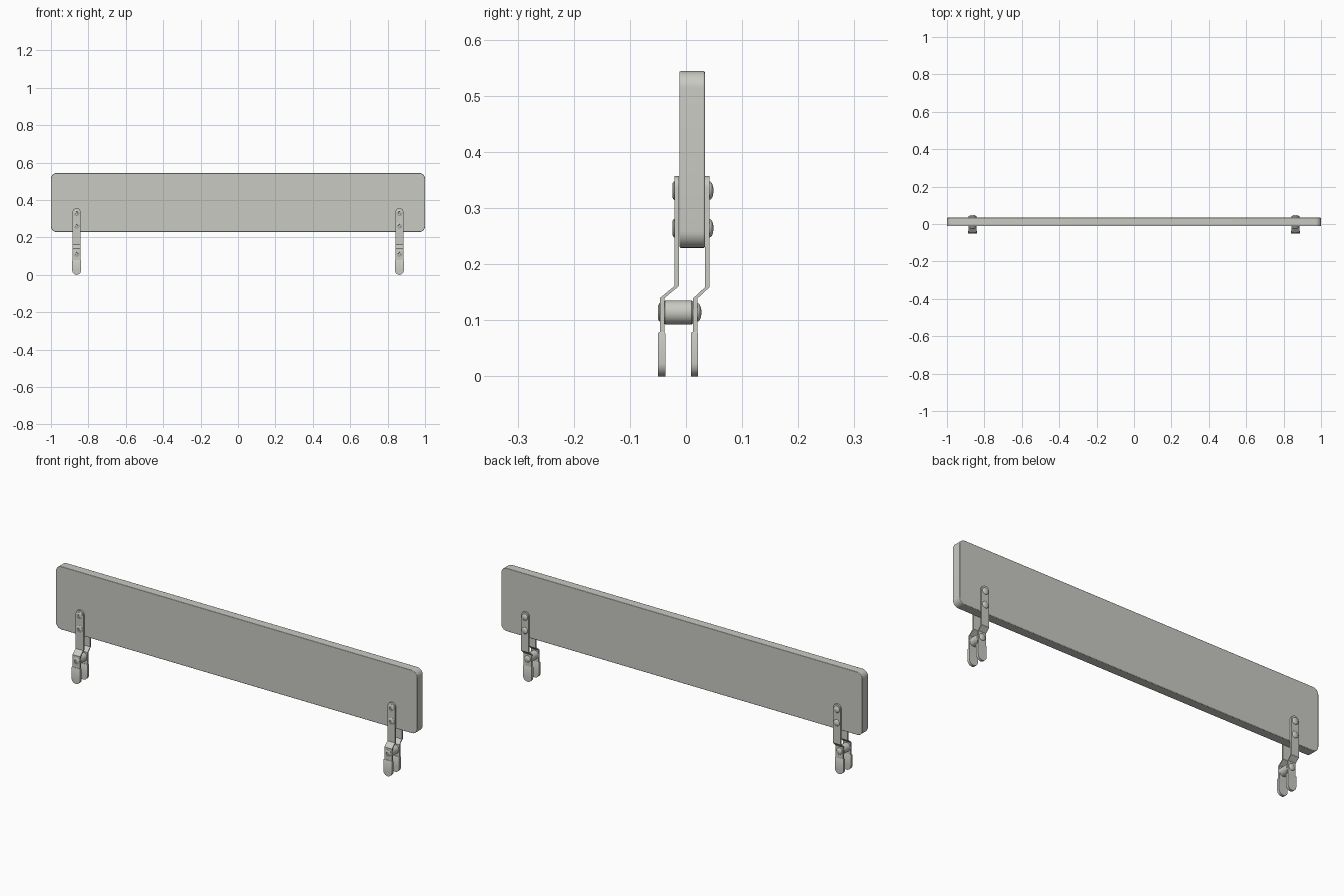
import bpy, bmesh, math

if "Cube" in bpy.data.objects:
    bpy.data.objects.remove(bpy.data.objects["Cube"])

mat = bpy.data.materials.new("warm light grey")
mat.diffuse_color = (0.59, 0.59, 0.55, 1)
mat.use_nodes = True
mat.node_tree.nodes["Principled BSDF"].inputs["Base Color"].default_value = mat.diffuse_color


def finish(name, bm, angle=35):
    bmesh.ops.recalc_face_normals(bm, faces=bm.faces)
    me = bpy.data.meshes.new(name)
    bm.to_mesh(me)
    bm.free()
    me.materials.append(mat)
    ob = bpy.data.objects.new(name, me)
    bpy.context.collection.objects.link(ob)
    bpy.ops.object.select_all(action='DESELECT')
    bpy.context.view_layer.objects.active = ob
    ob.select_set(True)
    bpy.ops.object.shade_smooth_by_angle(angle=math.radians(angle))
    return ob


def bar(name, x, rows):
    """Flat bar from rows of (z, y front, y back, half width)."""
    bm = bmesh.new()
    rings = [[bm.verts.new((x + sx * w, y, z)) for sx, y in
              ((-1, y0), (1, y0), (1, y1), (-1, y1))] for z, y0, y1, w in rows]
    for a, b in zip(rings, rings[1:]):
        for i in range(4):
            j = (i + 1) % 4
            bm.faces.new((a[i], a[j], b[j], b[i]))
    bm.faces.new(rings[0])
    bm.faces.new(rings[-1])
    return finish(name, bm)


def lathe(name, x, z, profile, n=24):
    """Spin (y, radius) points around a y-directed axis, capped at both ends."""
    bm = bmesh.new()
    rings = [[bm.verts.new((x + r * math.cos(2 * math.pi * i / n), y,
                            z + r * math.sin(2 * math.pi * i / n)))
              for i in range(n)] for y, r in profile]
    for a, b in zip(rings, rings[1:]):
        for i in range(n):
            j = (i + 1) % n
            bm.faces.new((a[i], a[j], b[j], b[i]))
    bm.faces.new(rings[0])
    bm.faces.new(rings[-1])
    return finish(name, bm)


def round_end(z_tip, direction, y0, y1, w):
    """Half-round end rows, listed from the tip inward."""
    rows = []
    for k in range(9):
        a = max(k / 8 * math.pi / 2, 0.03)
        rows.append((z_tip - direction * w * (1 - math.cos(a)), y0, y1,
                     w * math.sin(a)))
    return rows


# board with rounded corners
bm = bmesh.new()
R, X, Z0, Z1, Y0, Y1 = 0.03, 1.0, 0.229, 0.544, -0.0115, 0.0335
pts = []
for cx, cz, a0 in ((X - R, Z1 - R, 0), (-X + R, Z1 - R, 90),
                   (-X + R, Z0 + R, 180), (X - R, Z0 + R, 270)):
    for k in range(9):
        a = math.radians(a0 + k * 90 / 8)
        pts.append((cx + R * math.cos(a), cz + R * math.sin(a)))
face = bm.faces.new([bm.verts.new((x, Y0, z)) for x, z in pts])
ext = bmesh.ops.extrude_face_region(bm, geom=[face], use_keep_orig=True)
bmesh.ops.translate(bm, vec=(0, Y1 - Y0, 0),
                    verts=[v for v in ext['geom'] if isinstance(v, bmesh.types.BMVert)])
board = finish("board", bm)
bev = board.modifiers.new("edge softening", 'BEVEL')
bev.width = 0.002
bev.segments = 2
bev.limit_method = 'ANGLE'
bev.angle_limit = math.radians(50)

W = 0.021
for side, x in (("left", -0.863), ("right", 0.863)):
    # front strap and back strap, both jogging forward below the board
    for part, a, b, t, za, zb in (("front", -0.0205, -0.046, 0.008, 0.161, 0.140),
                                  ("back", 0.0340, 0.0125, 0.008, 0.159, 0.139)):
        rows = round_end(0.357, 1, a, a + t, W)
        rows += [(za, a, a + t, W), (zb, b, b + t, W), (0.06, b, b + t, W)]
        bar(f"{side}_{part}_strap", x, rows)
    # clamp pads with round bottoms
    for part, y0, y1 in (("front", -0.050, -0.0365), ("back", 0.0085, 0.0215)):
        rows = round_end(0.0, -1, y0, y1, 0.0235)
        rows += [(0.076, y0, y1, 0.0235), (0.079, y0 + 0.002, y1 - 0.002, 0.022)]
        bar(f"{side}_{part}_pad", x, rows)
    # spacer between the straps
    lathe(f"{side}_spacer", x, 0.114,
          [(-0.039, 0.019), (-0.037, 0.0215), (0.010, 0.0215), (0.0125, 0.019)])
    # bolts: socketed flat head in front, domed cap behind
    for i, (z, yf, yb) in enumerate(((0.331, -0.0205, 0.042), (0.264, -0.0205, 0.042),
                                     (0.114, -0.046, 0.0205))):
        lathe(f"{side}_bolt_head_{i}", x, z,
              [(yf + 0.001, 0.0165), (yf - 0.001, 0.0165), (yf - 0.004, 0.012),
               (yf - 0.004, 0.007), (yf - 0.001, 0.006)])
        lathe(f"{side}_bolt_cap_{i}", x, z,
              [(yb - 0.001, 0.0165)] +
              [(yb + 0.007 * math.sin(a * math.pi / 12),
                0.0165 * math.cos(a * math.pi / 12)) for a in range(1, 6)] +
              [(yb + 0.007, 0.001)])
